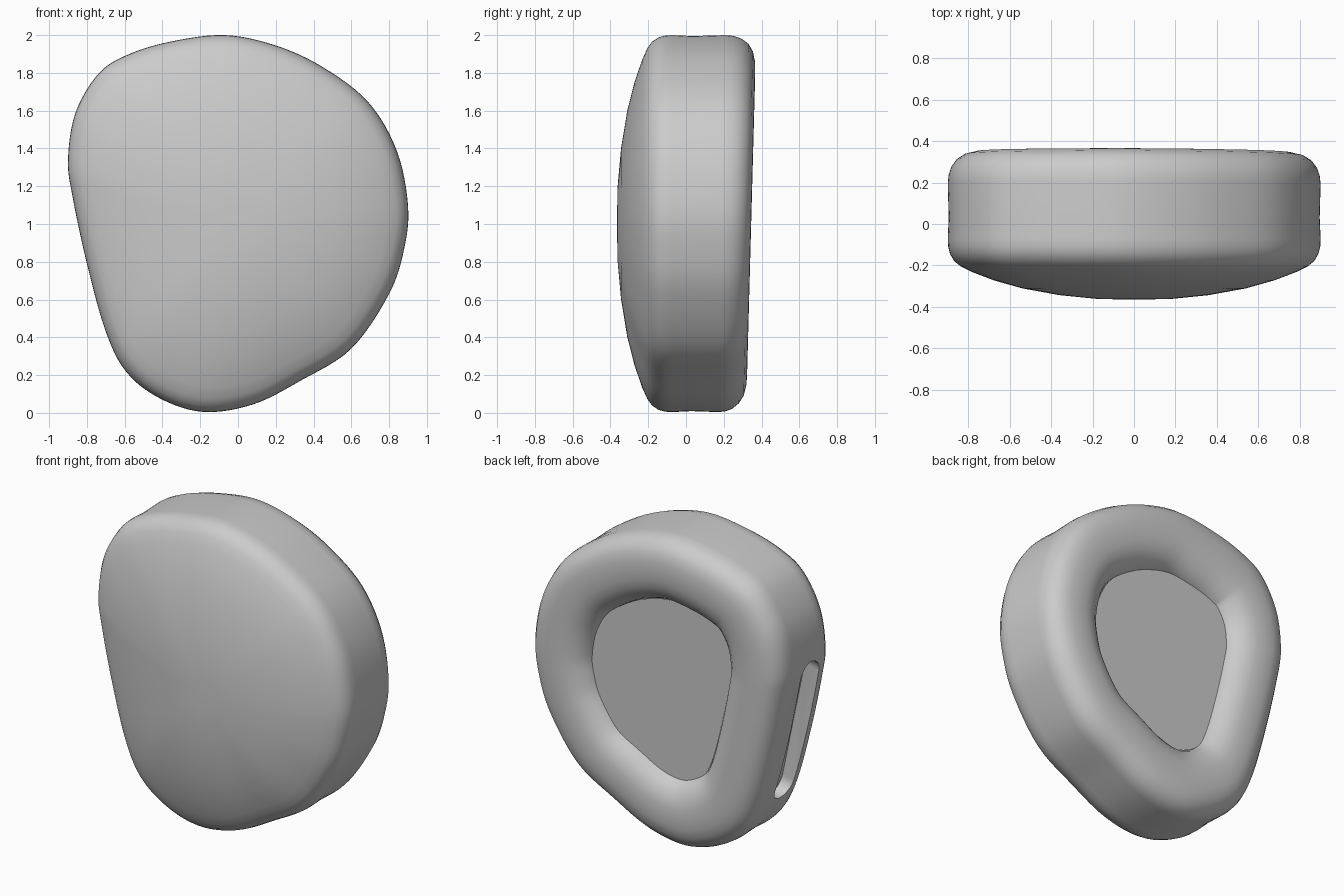
import bpy, bmesh, math
from mathutils import Vector

if "Cube" in bpy.data.objects:
    bpy.data.objects.remove(bpy.data.objects["Cube"], do_unlink=True)

grey = bpy.data.materials.new("soft grey")
grey.use_nodes = True
COLOUR = (0.6, 0.6, 0.6, 1)
grey.diffuse_color = COLOUR
grey.node_tree.nodes["Principled BSDF"].inputs["Base Color"].default_value = COLOUR

# Pad outline in x, z, clockwise from the top
OUTLINE = [(-.07, 2), (.2, 1.945), (.45, 1.83), (.69, 1.645), (.84, 1.39),
           (.9, 1.1), (.88, .87), (.8, .63), (.6, .34), (.33, .17), (.08, .045),
           (-.18, .005), (-.41, .075), (-.59, .215), (-.7, .43), (-.8, .79),
           (-.875, 1.14), (-.9, 1.34), (-.86, 1.59), (-.735, 1.8),
           (-.575, 1.9), (-.35, 1.967)]
CENTRE = Vector((0, 1))


def smooth_loop(points, steps=6):
    """Closed Catmull-Rom curve through the points."""
    pts = [Vector(p) for p in points]
    n, out = len(pts), []
    for i in range(n):
        a, b, c, d = (pts[(i + k) % n] for k in (-1, 0, 1, 2))
        for s in range(steps):
            t = s / steps
            out.append(.5 * (2 * b + (c - a) * t + (2 * a - 5 * b + 4 * c - d) * t ** 2
                             + (3 * b - a - 3 * c + d) * t ** 3))
    return out


LOOP = smooth_loop(OUTLINE)


def scaled(k):
    return [CENTRE + (p - CENTRE) * k for p in LOOP]


def inset(d):
    """Halfway between a parallel offset and a scaled copy of the outline."""
    n, out = len(LOOP), []
    for i, p in enumerate(LOOP):
        tan = (LOOP[(i + 3) % n] - LOOP[i - 3]).normalized()
        offset = p + Vector((tan.y, -tan.x)) * d
        out.append((offset + CENTRE + (p - CENTRE) * (1 - d / .95)) / 2)
    return out


def place(p, y):
    # The back leans slightly outward toward the top
    lean = .027 * (p.y - 1) * max(0, min(1, y / .3))
    return (p.x, y + lean, p.y)


def finish(name, bm, angle=40):
    bmesh.ops.recalc_face_normals(bm, faces=bm.faces)
    mesh = bpy.data.meshes.new(name)
    bm.to_mesh(mesh)
    bm.free()
    mesh.materials.append(grey)
    obj = bpy.data.objects.new(name, mesh)
    bpy.context.collection.objects.link(obj)
    return obj


def smooth(obj):
    bpy.ops.object.select_all(action='DESELECT')
    obj.select_set(True)
    bpy.context.view_layer.objects.active = obj
    bpy.ops.object.shade_smooth_by_angle(angle=math.radians(40))


def loft(bm, rings):
    rows = [[bm.verts.new(co) for co in ring] for ring in rings]
    for a, b in zip(rows, rows[1:]):
        for i in range(len(a)):
            j = (i + 1) % len(a)
            bm.faces.new((a[i], a[j], b[j], b[i]))
    return rows


# Cushion body: domed front, straight wall, rounded back lip
FRONT = [(.1, -.364), (.2, -.362), (.4, -.344), (.6, -.311), (.75, -.273), (.87, -.232),
         (.93, -.205), (.965, -.18), (.988, -.145), (.998, -.11), (1, -.07), (.995, .03), (1, .19)]
BACK = [(.004, .23), (.018, .27), (.045, .305), (.085, .33), (.14, .343), (.2, .345),
        (.26, .342), (.31, .33), (.355, .307), (.39, .275), (.41, .24), (.42, .2)]
rings = [[place(p, y) for p in scaled(k)] for k, y in FRONT]
rings += [[place(p, y) for p in inset(d)] for d, y in BACK]
bm = bmesh.new()
rows = loft(bm, rings)
tip = bm.verts.new((0, -.365, 1))
first = rows[0]
for i in range(len(first)):
    bm.faces.new((first[i - 1], first[i], tip))
bm.faces.new(rows[-1])
cushion = finish("cushion_body", bm)

# Side slot cutter: a rounded bar laid along the sloping wall
low, high = Vector((-.70, .37)), Vector((-.895, 1.31))
along = (high - low).normalized()
inward = Vector((along.y, -along.x))
radius, half = .093, (high - low).length / 2
slot = []
for i in range(33):
    side = 1 if i <= 16 else -1
    t = math.pi * (i if i <= 16 else i - 1) / 16
    slot.append((side * (half - radius) + radius * math.sin(t), radius * math.cos(t)))
slot.append((-(half - radius), radius))
mid = (low + high) / 2
bar = []
for depth in (-.2, .09):
    ring = []
    for a, y in slot:
        p = mid + along * a + inward * depth
        ring.append((p.x, y + .01, p.y))
    bar.append(ring)
bm = bmesh.new()
rows = loft(bm, bar)
for row in rows:
    bm.faces.new(row)
bmesh.ops.remove_doubles(bm, verts=bm.verts, dist=.0005)
cutter = finish("slot_cutter", bm)
cutter.hide_render = True

cut = cushion.modifiers.new("side slot", 'BOOLEAN')
cut.operation = 'DIFFERENCE'
cut.solver = 'EXACT'
cut.object = cutter
bpy.context.view_layer.objects.active = cushion
bpy.ops.object.modifier_apply(modifier=cut.name)
bpy.data.objects.remove(cutter, do_unlink=True)
smooth(cushion)

# Flat panel set into the back opening
bm = bmesh.new()
bm.faces.new([bm.verts.new(place(p, .24)) for p in inset(.412)])
panel = finish("back_panel", bm)
if panel.data.polygons[0].normal.y < 0:
    panel.data.flip_normals()
